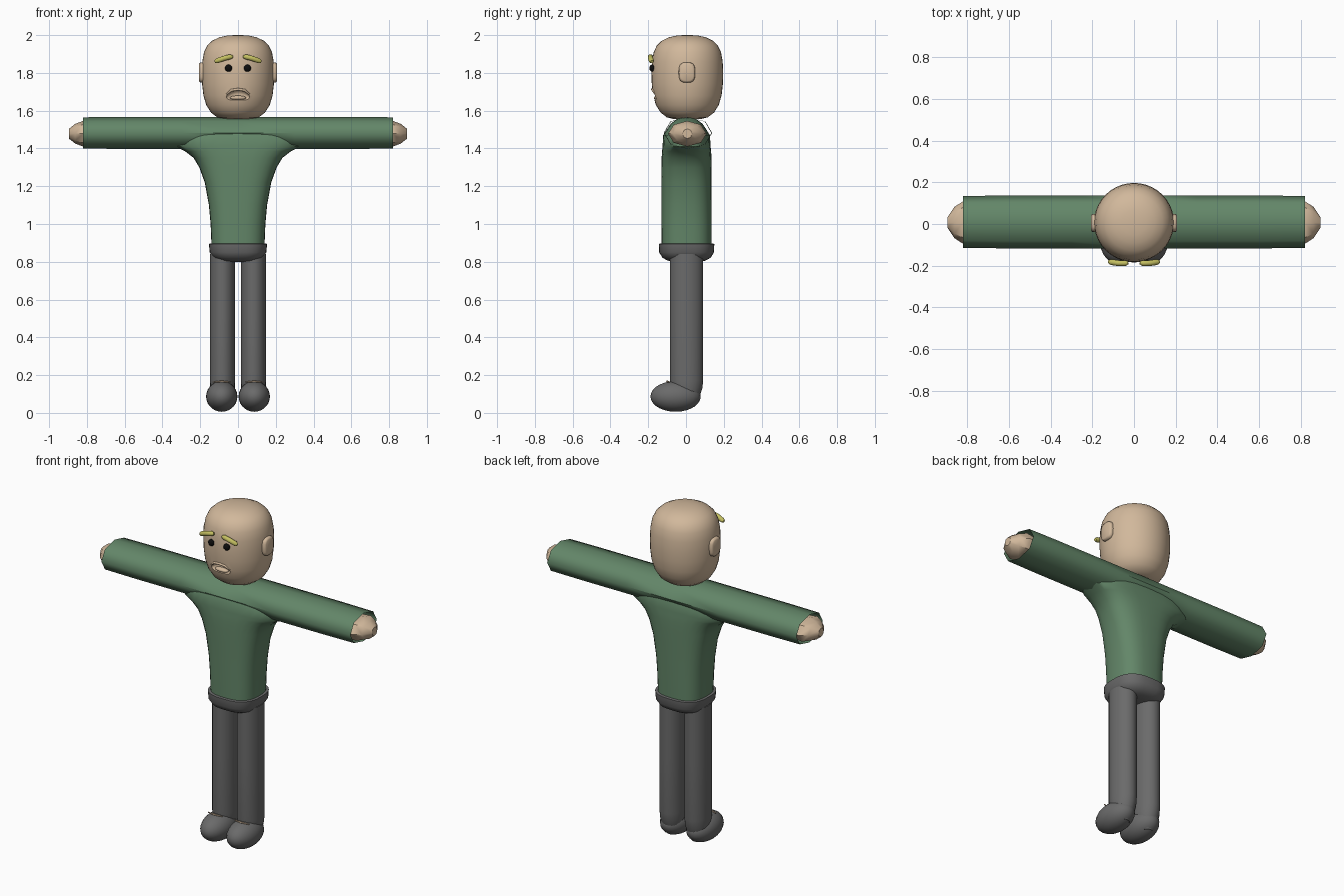
import bpy, bmesh, math
from mathutils import Vector

if "Cube" in bpy.data.objects:
    bpy.data.objects.remove(bpy.data.objects["Cube"])


def material(name, rgb):
    m = bpy.data.materials.new(name)
    m.diffuse_color = (*rgb, 1)
    m.use_nodes = True
    m.node_tree.nodes["Principled BSDF"].inputs["Base Color"].default_value = m.diffuse_color
    return m


SKIN = material("skin", (0.64, 0.48, 0.33))
GREEN = material("sweater green", (0.125, 0.24, 0.14))
GREY = material("trouser grey", (0.145, 0.145, 0.145))
YELLOW = material("brow yellow", (0.55, 0.52, 0.12))
BLACK = material("eye black", (0.004, 0.004, 0.004))


def finish(bm, name, mat, angle=50):
    bmesh.ops.recalc_face_normals(bm, faces=bm.faces)
    me = bpy.data.meshes.new(name)
    bm.to_mesh(me)
    bm.free()
    ob = bpy.data.objects.new(name, me)
    bpy.context.collection.objects.link(ob)
    me.materials.append(mat)
    smooth(ob, angle)
    return ob


def smooth(ob, angle=50):
    bpy.ops.object.select_all(action='DESELECT')
    ob.select_set(True)
    bpy.context.view_layer.objects.active = ob
    bpy.ops.object.shade_smooth_by_angle(angle=math.radians(angle))


def loft(name, mat, sections, axis='z', n=32, power=2.0, caps=(True, True), angle=50):
    """Sections are (centre, radius a, radius b); rings lie across the axis."""
    bm = bmesh.new()
    rings = []
    for c, ra, rb in sections:
        ring = []
        for i in range(n):
            t = 2 * math.pi * i / n
            ca, sa = math.cos(t), math.sin(t)
            a = ra * math.copysign(abs(ca) ** (2 / power), ca)
            b = rb * math.copysign(abs(sa) ** (2 / power), sa)
            off = (a, b, 0) if axis == 'z' else (0, a, b)
            ring.append(bm.verts.new(Vector(c) + Vector(off)))
        rings.append(ring)
    for r, s in zip(rings, rings[1:]):
        for i in range(n):
            j = (i + 1) % n
            bm.faces.new((r[i], r[j], s[j], s[i]))
    if caps[0]:
        bm.faces.new(rings[0])
    if caps[1]:
        bm.faces.new(rings[-1])
    return finish(bm, name, mat, angle)


def ellipsoid(name, mat, c, r, u=24, v=14):
    bm = bmesh.new()
    bmesh.ops.create_uvsphere(bm, u_segments=u, v_segments=v, radius=1)
    for p in bm.verts:
        p.co = Vector(c) + Vector((p.co.x * r[0], p.co.y * r[1], p.co.z * r[2]))
    return finish(bm, name, mat)


def tube(name, mat, pts, radius):
    """Round rod along a few points, tapered at both ends."""
    cu = bpy.data.curves.new(name, 'CURVE')
    cu.dimensions = '3D'
    cu.bevel_depth = radius
    cu.bevel_resolution = 3
    cu.use_fill_caps = True
    sp = cu.splines.new('POLY')
    sp.points.add(len(pts) - 1)
    for i, (p, q) in enumerate(zip(sp.points, pts)):
        p.co = (*q, 1)
        p.radius = 0.55 if i in (0, len(pts) - 1) else 1
    ob = bpy.data.objects.new(name, cu)
    bpy.context.collection.objects.link(ob)
    cu.materials.append(mat)
    return ob


# Head: rounded block with a carved mouth
profile = [(1.555, .07), (1.565, .11), (1.59, .143), (1.63, .168), (1.68, .183),
           (1.74, .190), (1.80, .192), (1.86, .189), (1.91, .180), (1.945, .163),
           (1.97, .137), (1.988, .10), (1.997, .06), (2.0, .02)]
head = loft("head", SKIN, [((0, .007, z), r, r * .99) for z, r in profile], n=40)
cutter = ellipsoid("mouth_cutter", SKIN, (0, -.175, 1.685), (.066, .04, .03))
for p in cutter.data.vertices:          # corners of the mouth droop
    p.co.z -= 4 * p.co.x ** 2
mod = head.modifiers.new("mouth", 'BOOLEAN')
mod.object = cutter
mod.operation = 'DIFFERENCE'
bpy.context.view_layer.objects.active = head
bpy.ops.object.modifier_apply(modifier="mouth")
bpy.data.objects.remove(cutter)
smooth(head, 40)
ellipsoid("lower_lip", SKIN, (0, -.152, 1.668), (.043, .018, .012))
tube("upper_lip", SKIN, [(-.062, -.162, 1.685), (-.035, -.174, 1.708), (0, -.178, 1.713),
                         (.035, -.174, 1.708), (.062, -.162, 1.685)], .007)

# Sleeves and shoulders: one eight-sided tube with open cuffs
arm = [(-.82, .124, .083), (-.62, .127, .084), (-.3, .127, .084), (0, .128, .084),
       (.3, .127, .084), (.62, .127, .084), (.82, .124, .083)]
loft("sleeves", GREEN, [((x, .01, 1.482), a, b) for x, a, b in arm],
     axis='x', n=8, power=2.15, caps=(False, False), angle=60)

# Sweater body flaring out into the underarms
body = [(.88, .140, .132), (1.0, .145, .133), (1.1, .154, .133), (1.22, .176, .133),
        (1.30, .205, .133), (1.35, .235, .132), (1.385, .28, .130), (1.41, .33, .127),
        (1.47, .33, .124), (1.53, .20, .085), (1.56, .10, .045)]
loft("sweater_body", GREEN, [((0, .003, z), a, b) for z, a, b in body], n=32, power=2.7)

# Trouser waist
waist = [(.80, .06, .06), (.806, .10, .10), (.822, .132, .128), (.85, .150, .145),
         (.895, .154, .147), (.897, .138, .132)]
loft("trouser_waist", GREY, [((0, .003, z), a, b) for z, a, b in waist], n=32, power=2.7)

for side, s in (("left", 1), ("right", -1)):
    # Hand: faceted stub
    hand = [(.77, .098, .062), (.82, .102, .068), (.862, .075, .052), (.895, .025, .026)]
    loft(side + "_hand", SKIN, [((s * x, .007, 1.478), a, b) for x, a, b in hand],
         axis='x', n=8, angle=35)
    # Leg narrowing into the heel
    leg = [(.03, .035, .04), (.06, .052, .06), (.13, .066, .083), (.17, .067, .088),
           (.5, .067, .088), (.84, .067, .088)]
    loft(side + "_leg", GREY, [((s * .082, .003, z), a, b) for z, a, b in leg], n=20)
    # Shoe
    ellipsoid(side + "_shoe", GREY, (s * .086, -.055, .087), (.083, .133, .081))
    # Sliver of ankle above the shoe
    tube(side + "_ankle", SKIN, [(s * .04, -.088, .163), (s * .085, -.10, .167),
                                 (s * .135, -.088, .163)], .005)
    # Ear: rounded flat block
    ear = [(.165, .040, .050), (.19, .044, .054), (.202, .042, .052), (.207, .034, .044)]
    loft(side + "_ear", SKIN, [((s * x, .005, 1.802), a, b) for x, a, b in ear],
         axis='x', n=20, power=3)
    # Eye
    ellipsoid(side + "_eye", BLACK, (s * .05, -.178, 1.825), (.019, .016, .019), 16, 10)
    # Eyebrow: slanted rod
    tube(side + "_eyebrow", YELLOW, [(s * .028, -.186, 1.886), (s * .042, -.188, 1.885),
                                     (s * .075, -.188, 1.877), (s * .11, -.183, 1.864),
                                     (s * .122, -.180, 1.859)], .014)
